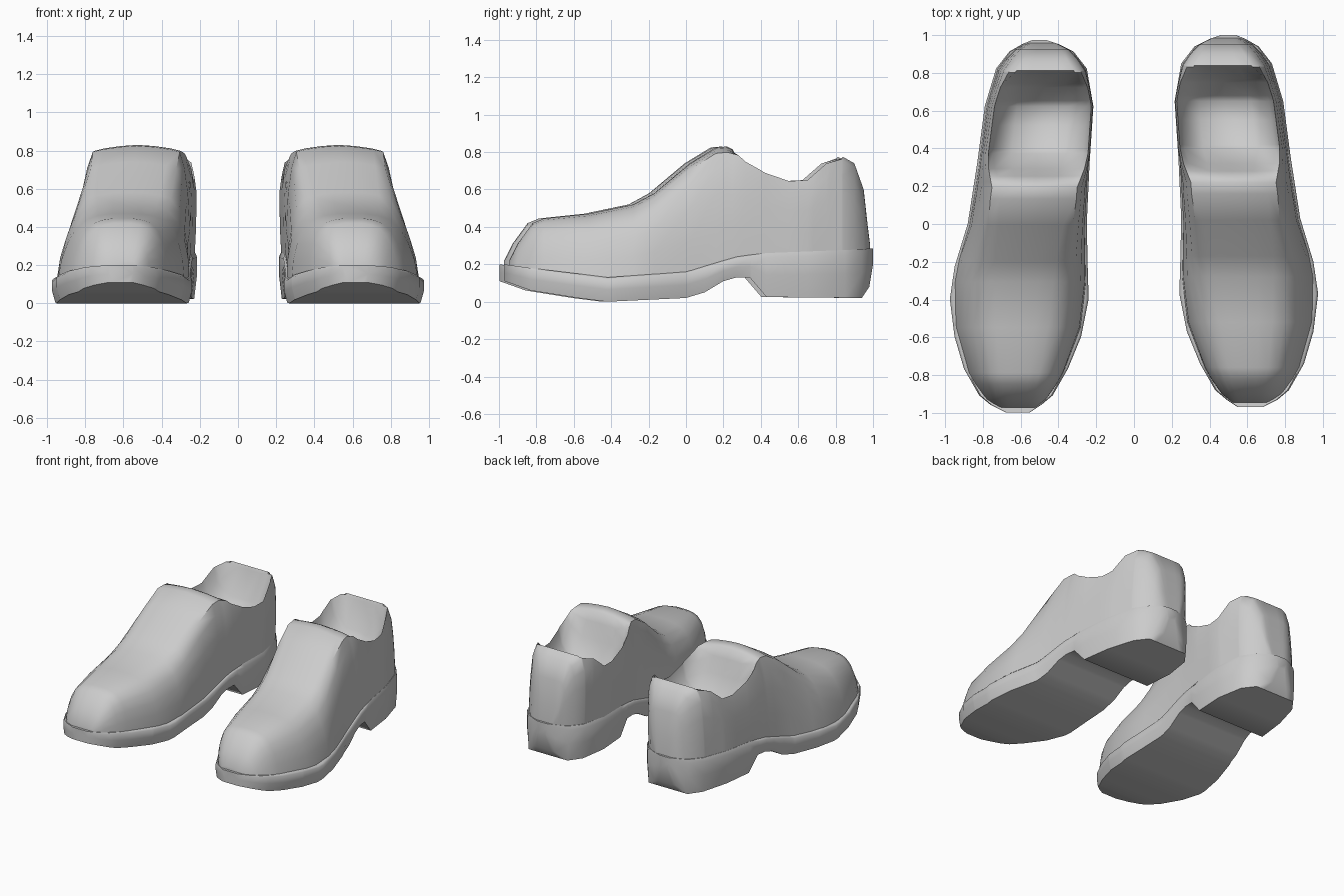
import bpy
import bmesh
import math

cube = bpy.data.objects.get("Cube")
if cube:
    bpy.data.objects.remove(cube, do_unlink=True)

# Plain grey material
grey = bpy.data.materials.new("shoe_grey")
grey.use_nodes = True
colour = (0.6, 0.6, 0.6, 1.0)
grey.diffuse_color = colour
grey.node_tree.nodes["Principled BSDF"].inputs["Base Color"].default_value = colour

# Plan outline of the sole: y, inner x, outer x
OUTLINE = [(-.97, .55, .68), (-.93, .49, .76), (-.88, .43, .82), (-.74, .35, .9),
           (-.57, .28, .95), (-.37, .24, .975), (-.2, .245, .95), (.03, .25, .88),
           (.35, .235, .83), (.65, .215, .79), (.85, .25, .73), (.94, .32, .66),
           (.98, .4, .59), (1, .46, .54)]
# Side profile of the upper: y, height of crown or collar
TOP = [(-.945, .22), (-.9, .31), (-.82, .42), (-.76, .445), (-.52, .47), (-.28, .52),
       (-.17, .58), (.02, .74), (.16, .825), (.22, .83), (.28, .8), (.32, .755), (.42, .69),
       (.55, .645), (.65, .65), (.75, .74), (.83, .78), (.9, .74), (.95, .6), (.97, .42), (.985, .3)]
# Sole: y, underside height, welt height
SOLE = [(-.97, .11, .2), (-.83, .06, .18), (-.58, .02, .15), (-.42, 0, .13), (0, .02, .16),
        (.1, .05, .19), (.2, .11, .22), (.27, .13, .24), (.34, .13, .25), (.43, .025, .26),
        (.94, .02, .28), (.98, .08, .285), (1, .2, .285)]
# Depth of the foot opening below the collar
OPENING = [(.25, 0), (.32, .12), (.4, .22), (.55, .24), (.68, .25), (.77, .2), (.84, 0)]

# Half sections as (width fraction, height fraction), from welt to centre
TOE = [(1, 0), (.96, .3), (.88, .55), (.77, .76), (.6, .91), (.42, .97), (.2, 1), (0, 1)]
VAMP = [(1, 0), (.99, .3), (.94, .6), (.86, .82), (.77, .95), (.6, .97), (.3, .99), (0, 1)]
COLLAR = [(1, 0), (1, .3), (.99, .6), (.97, .85), (.93, 1), (.84, 1), (.5, 1), (0, 1)]
HEEL = [(1, 0), (1, .3), (.97, .58), (.92, .8), (.78, .95), (.6, 1), (.3, 1), (0, 1)]
SECTION_KEYS = [(-.35, TOE), (.12, VAMP), (.22, VAMP), (.36, COLLAR), (.74, COLLAR), (.87, HEEL)]
SOLE_SECTION = [(0, 0), (.6, 0), (.95, 0), (1, .5), (1, .9), (.96, 1), (0, 1)]


def sample(table, y):
    """Linear lookup in a table whose first column is y."""
    if y <= table[0][0]:
        return table[0][1:]
    for a, b in zip(table, table[1:]):
        if y <= b[0]:
            t = (y - a[0]) / (b[0] - a[0])
            return tuple(p + (q - p) * t for p, q in zip(a[1:], b[1:]))
    return table[-1][1:]


def section_at(y):
    """Blend between neighbouring half sections."""
    flat = [(key, *[v for point in sec for v in point]) for key, sec in SECTION_KEYS]
    values = sample(flat, y)
    return list(zip(values[::2], values[1::2]))


def full_ring(half, y, centre, lean=0):
    """Mirror a half section of (half width, z, height fraction) into a ring."""
    outer = [(centre + w - lean * h, y, z) for w, z, h in half]
    inner = [(centre - w - lean * h, y, z) for w, z, h in half if w > 1e-6]
    return outer + inner[::-1]


def upper_ring(y):
    inner, outer = sample(OUTLINE, y)
    half_width = (outer - inner) / 2 - .012
    base = sample(SOLE, y)[1] - .02
    top = sample(TOP, y)[0]
    drop = sample(OPENING, y)[0]
    sink = [0, 0, 0, 0, 0, .5, 1, 1]
    half = [(w * half_width, base + h * (top - base) - s * drop, h)
            for (w, h), s in zip(section_at(y), sink)]
    return full_ring(half, y, (inner + outer) / 2, .02)


def sole_ring(y):
    inner, outer = sample(OUTLINE, y)
    low, high = sample(SOLE, y)
    half = [(w * (outer - inner) / 2, low + h * (high - low), h) for w, h in SOLE_SECTION]
    return full_ring(half, y, (inner + outer) / 2)


def loft(name, rings, side, shift):
    """Skin a list of rings, cap both ends, and place it on one side."""
    bm = bmesh.new()
    loops = [[bm.verts.new((side * x, y + shift, z)) for x, y, z in ring] for ring in rings]
    for a, b in zip(loops, loops[1:]):
        for i in range(len(a)):
            j = (i + 1) % len(a)
            bm.faces.new((a[i], a[j], b[j], b[i]))
    bm.faces.new(loops[0])
    bm.faces.new(loops[-1])
    bmesh.ops.recalc_face_normals(bm, faces=bm.faces)
    mesh = bpy.data.meshes.new(name)
    bm.to_mesh(mesh)
    bm.free()
    mesh.materials.append(grey)
    obj = bpy.data.objects.new(name, mesh)
    bpy.context.collection.objects.link(obj)
    bpy.ops.object.select_all(action="DESELECT")
    obj.select_set(True)
    bpy.context.view_layer.objects.active = obj
    bpy.ops.object.shade_smooth_by_angle(angle=math.radians(50))


# Stations fall on every key of the tables
upper_stations = sorted({row[0] for row in TOP + OPENING})
sole_stations = sorted({row[0] for row in OUTLINE + SOLE})

# Left shoe, and its mirrored partner set slightly further forward
for label, side, shift in (("left", 1, 0), ("right", -1, -.027)):
    loft(label + "_upper", [upper_ring(y) for y in upper_stations], side, shift)
    loft(label + "_sole", [sole_ring(y) for y in sole_stations], side, shift)
